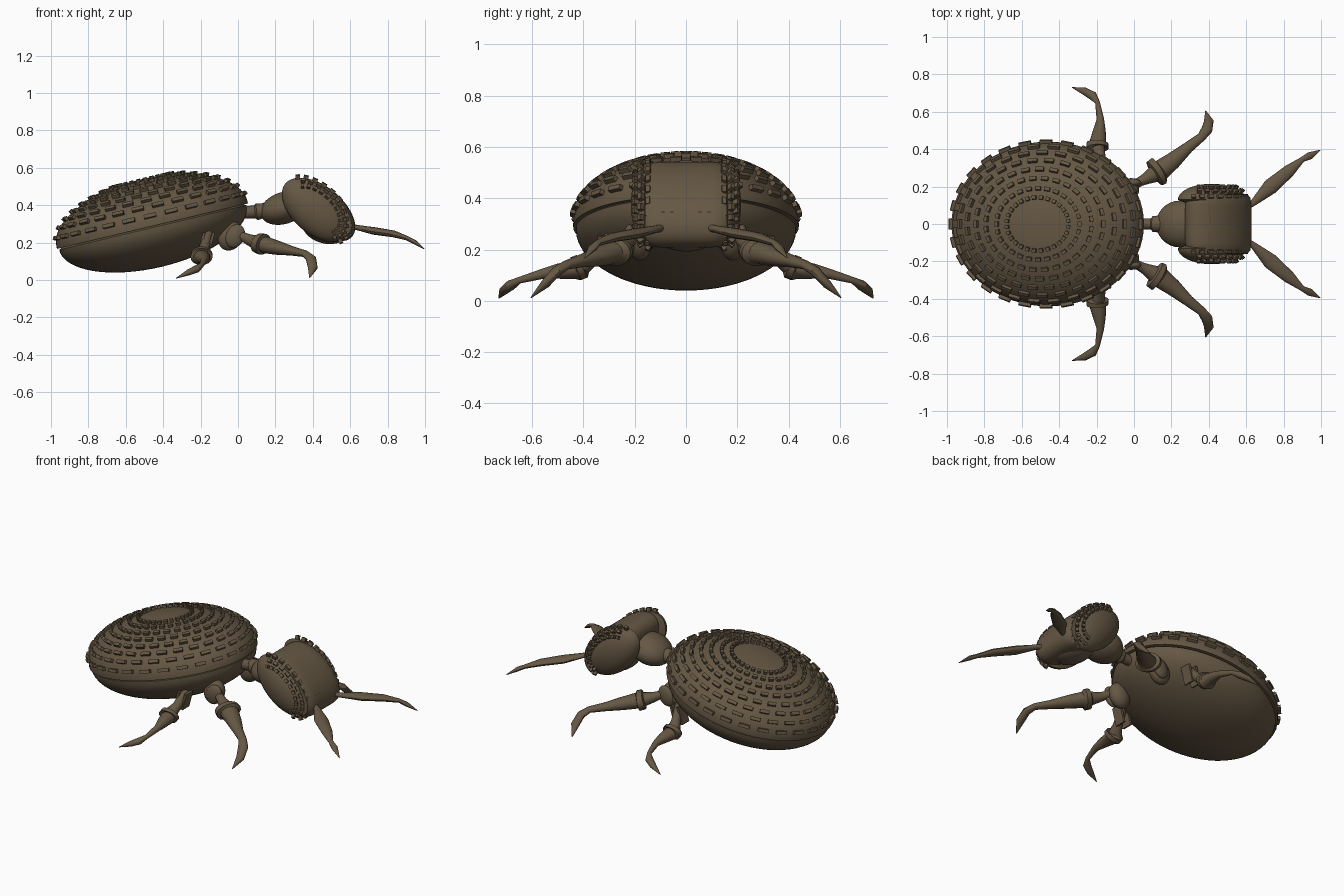
import bpy, bmesh
from math import sin, cos, pi, radians, sqrt
from mathutils import Matrix, Vector

if "Cube" in bpy.data.objects:
    bpy.data.objects.remove(bpy.data.objects["Cube"])

brown = bpy.data.materials.new("shell_brown")
brown.use_nodes = True
COLOR = (0.13, 0.095, 0.057, 1)
brown.diffuse_color = COLOR
brown.node_tree.nodes["Principled BSDF"].inputs["Base Color"].default_value = COLOR


def finish(name, bm, smooth=True):
    bmesh.ops.recalc_face_normals(bm, faces=bm.faces)
    mesh = bpy.data.meshes.new(name)
    bm.to_mesh(mesh)
    bm.free()
    mesh.materials.append(brown)
    ob = bpy.data.objects.new(name, mesh)
    bpy.context.collection.objects.link(ob)
    if smooth:
        bpy.ops.object.select_all(action='DESELECT')
        ob.select_set(True)
        bpy.context.view_layer.objects.active = ob
        bpy.ops.object.shade_smooth_by_angle(angle=radians(35))
    return ob


def skin(bm, rings):
    """Bridge successive vertex rings and cap both ends."""
    n = len(rings[0])
    for a, b in zip(rings, rings[1:]):
        for i in range(n):
            j = (i + 1) % n
            bm.faces.new((a[i], a[j], b[j], b[i]))
    bm.faces.new(rings[0])
    bm.faces.new(rings[-1])


def lathe(name, profile, sx, sy, matrix, n=64):
    """Revolve (radius, height) points about local z, stretched in x and y."""
    bm = bmesh.new()
    rings = [[bm.verts.new(matrix @ Vector((sx * r * cos(2 * pi * i / n),
                                            sy * r * sin(2 * pi * i / n), z)))
              for i in range(n)] for r, z in profile]
    skin(bm, rings)
    return finish(name, bm)


def half_dome(height, steps=16):
    return [(max(cos(pi / 2 * i / steps), 0.004), height * sin(pi / 2 * i / steps))
            for i in range(steps + 1)]


def ellipsoid(name, center, size, tilt=0):
    bm = bmesh.new()
    m = (Matrix.Translation(center) @ Matrix.Rotation(radians(tilt), 4, 'Y')
         @ Matrix.Diagonal((*size, 1)))
    bmesh.ops.create_uvsphere(bm, u_segments=32, v_segments=20, radius=1, matrix=m)
    return finish(name, bm)


def limb(name, stations, side, n=14):
    """Loft ellipses along (x, y, z, half width, half height) stations."""
    bm = bmesh.new()
    pts = [Vector((x, y * side, z)) for x, y, z, w, h in stations]
    rings = []
    for k, p in enumerate(pts):
        d = (pts[min(k + 1, len(pts) - 1)] - pts[max(k - 1, 0)]).normalized()
        across = d.cross(Vector((0, 0, 1))).normalized()
        up = across.cross(d)
        w, h = stations[k][3:]
        rings.append([bm.verts.new(p + across * w * cos(2 * pi * i / n)
                                   + up * h * sin(2 * pi * i / n)) for i in range(n)])
    skin(bm, rings)
    return finish(name, bm)


def studs(name, size, rows, count, matrix, width, height, keep=lambda p: True):
    """Rows of raised blocks standing on an elliptical dome."""
    a, b, c = size
    bm = bmesh.new()
    for k, r in enumerate(rows):
        for i in range(count):
            t = 2 * pi * (i + 0.5 * (k % 2)) / count
            p = Vector((a * r * cos(t), b * r * sin(t), c * sqrt(1 - r * r)))
            if not keep(p):
                continue
            normal = Vector((p.x / a**2, p.y / b**2, p.z / c**2)).normalized()
            along = Vector((-a * sin(t), b * cos(t), 0))
            length = along.length * r * 2 * pi / count * 0.58
            along.normalize()
            frame = Matrix((along, normal.cross(along), normal)).transposed().to_4x4()
            bmesh.ops.create_cube(bm, size=1, matrix=matrix @ Matrix.Translation(p) @ frame
                                  @ Matrix.Diagonal((length, width, height, 1)))
    return finish(name, bm, smooth=False)


def box(name, center, size, tilt=0):
    bm = bmesh.new()
    bmesh.ops.create_cube(bm, size=1, matrix=Matrix.Translation(center)
                          @ Matrix.Rotation(radians(tilt), 4, 'Y') @ Matrix.Diagonal((*size, 1)))
    return finish(name, bm, smooth=False)


# Abdomen: studded upper shell over a smooth belly
body = Matrix.Translation((-0.46, 0, 0.30)) @ Matrix.Rotation(radians(-13.4), 4, 'Y')
LEN, WID, HIGH = 0.525, 0.44, 0.245
lathe("upper_shell", [(0.9, -0.012), (1, -0.012)] + half_dome(HIGH), LEN, WID, body)
belly = body @ Matrix.Translation((0, 0, -0.02)) @ Matrix.Rotation(pi, 4, 'X')
lathe("belly", [(0.95, -0.015)] + half_dome(0.215), LEN - 0.01, WID - 0.01, belly)
studs("shell_studs", (LEN, WID, HIGH), (0.985, 0.93, 0.855, 0.765, 0.66, 0.55, 0.43, 0.32),
      28, body, 0.02, 0.034)

# Neck and thorax
limb("neck", [(0.02, 0, 0.36, 0.03, 0.03), (0.09, 0, 0.365, 0.03, 0.035),
              (0.1, 0, 0.365, 0.042, 0.045), (0.13, 0, 0.37, 0.045, 0.04),
              (0.18, 0, 0.375, 0.05, 0.05)], 1, 24)
ellipsoid("thorax", (0.245, 0, 0.385), (0.13, 0.125, 0.085), -18)

# Head: rounded barrel, lower jaw and studded side lobes
TILT = 42
head_turn = Matrix.Rotation(radians(TILT), 4, 'Y')
barrel = Matrix.Translation((0.45, 0, 0.375)) @ head_turn @ Matrix.Rotation(-pi / 2, 4, 'X')
half = [(0.6, 0.165), (0.88, 0.16), (0.97, 0.14), (1, 0.1), (1, 0.04)]
lathe("head_barrel", [(r, -z) for r, z in half] + half[::-1], 0.215, 0.115, barrel)
ellipsoid("jaw", (0.47, 0, 0.285), (0.13, 0.14, 0.09), 14)

middle_leg = [(-0.03, 0.19, 0.26, .025, .03), (0.03, 0.225, 0.23, .025, .025),
              (0.06, 0.24, 0.215, .03, .03), (0.105, 0.265, 0.2, .045, .04),
              (0.11, 0.27, 0.198, .075, .055), (0.135, 0.285, 0.19, .078, .058),
              (0.145, 0.29, 0.188, .055, .045), (0.21, 0.34, 0.172, .045, .038),
              (0.29, 0.41, 0.155, .03, .025), (0.36, 0.465, 0.14, .024, .018),
              (0.39, 0.505, 0.115, .03, .02), (0.4, 0.55, 0.065, .026, .018),
              (0.383, 0.605, 0.012, .002, .002)]
rear_leg = [(-0.16, 0.29, 0.25, .025, .025), (-0.18, 0.36, 0.17, .028, .028),
            (-0.195, 0.40, 0.14, .04, .035), (-0.195, 0.405, 0.135, .06, .05),
            (-0.195, 0.43, 0.125, .06, .05), (-0.193, 0.435, 0.122, .045, .038),
            (-0.185, 0.50, 0.115, .034, .03), (-0.18, 0.56, 0.105, .02, .02),
            (-0.195, 0.65, 0.08, .013, .013), (-0.22, 0.685, 0.06, .024, .02),
            (-0.265, 0.71, 0.04, .02, .016), (-0.33, 0.73, 0.01, .002, .002)]
front_leg = [(0.55, 0.07, 0.29, .02, .02), (0.6, 0.09, 0.285, .016, .016),
             (0.64, 0.115, 0.28, .018, .014), (0.73, 0.2, 0.262, .042, .02),
             (0.83, 0.285, 0.247, .033, .018), (0.9, 0.345, 0.225, .014, .012),
             (0.94, 0.365, 0.205, .02, .012), (0.995, 0.395, 0.167, .002, .002)]

for side, word in ((1, "left"), (-1, "right")):
    # Side lobe of the head, pole pointing outward
    lobe = (Matrix.Translation((0.415, side * 0.13, 0.375)) @ head_turn
            @ Matrix.Rotation(-side * pi / 2, 4, 'X'))
    lathe(word + "_head_lobe", [(0.8, -0.015)] + half_dome(0.085, 10), 0.215, 0.125, lobe, 40)
    studs(word + "_lobe_studs", (0.215, 0.125, 0.085), (0.985, 0.88, 0.72), 24, lobe,
          0.018, 0.04, lambda p: -side * p.y + 0.3 * p.x > 0.0)
    # Hinges that carry the front legs
    for edge in (0.055, 0.09):
        box(word + "_front_hinge", (0.575, side * edge, 0.31), (0.06, 0.012, 0.085), 12)
    ellipsoid(word + "_front_joint", (0.585, side * 0.073, 0.29), (0.025, 0.025, 0.025))
    # Hips under the belly
    ellipsoid(word + "_middle_hip", (-0.04, side * 0.18, 0.235), (0.065, 0.05, 0.08), 25)
    ellipsoid(word + "_middle_hip_plate", (-0.015, side * 0.22, 0.235), (0.05, 0.025, 0.065), 25)
    for offset in (-0.025, 0.025):
        box(word + "_rear_hip_bracket", (-0.17 + offset, side * 0.31, 0.2), (0.014, 0.07, 0.11), 15)
    # Legs
    limb(word + "_front_leg", front_leg, side)
    limb(word + "_middle_leg", middle_leg, side)
    limb(word + "_rear_leg", rear_leg, side)
